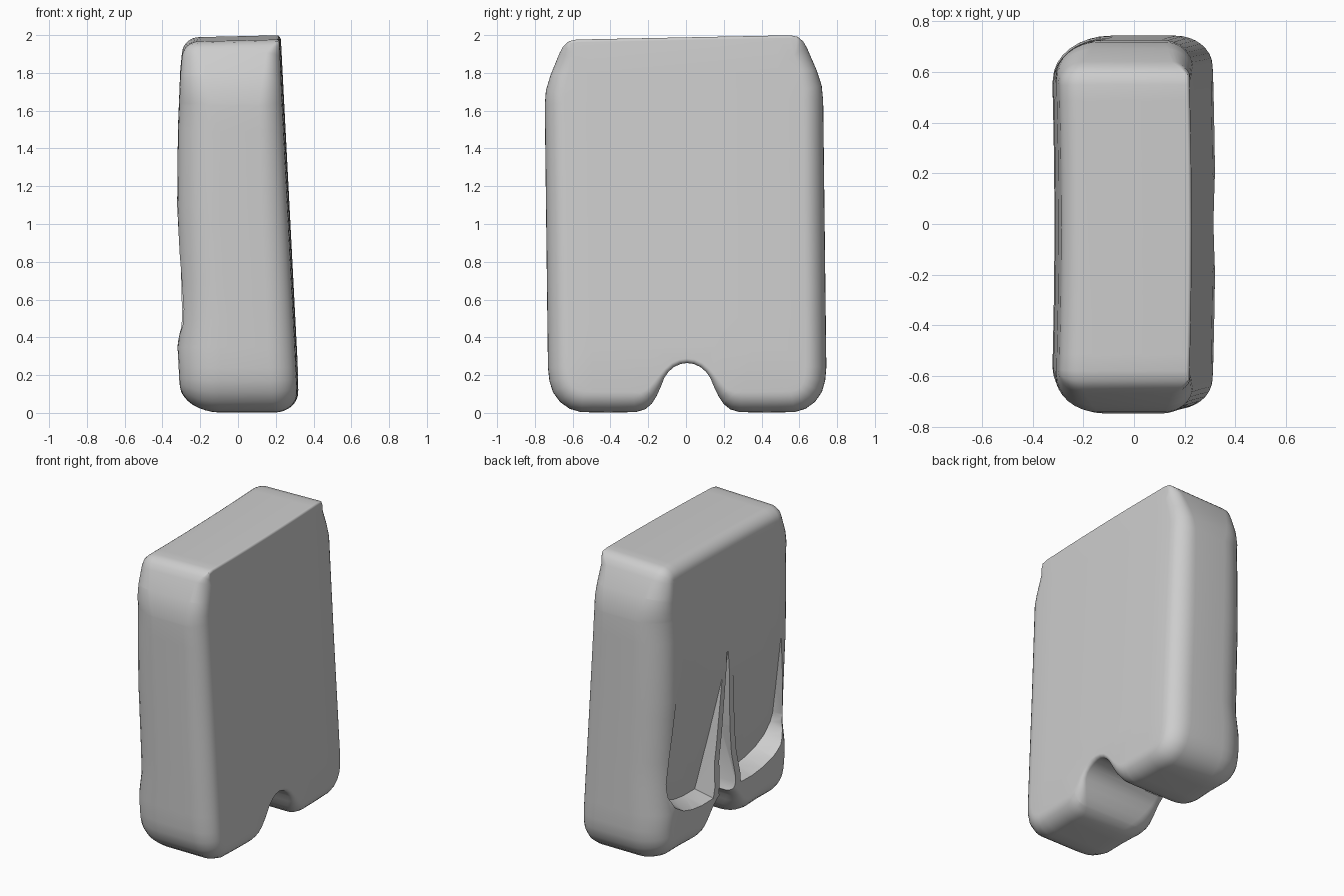
import bpy, bmesh, math
from mathutils import Vector

if "Cube" in bpy.data.objects:
    bpy.data.objects.remove(bpy.data.objects["Cube"])

grey = bpy.data.materials.new("plain grey")
grey.diffuse_color = (0.61, 0.61, 0.61, 1)
grey.use_nodes = True
grey.node_tree.nodes["Principled BSDF"].inputs["Base Color"].default_value = grey.diffuse_color


def finish(bm, name):
    bmesh.ops.recalc_face_normals(bm, faces=bm.faces)
    me = bpy.data.meshes.new(name)
    bm.to_mesh(me)
    bm.free()
    me.materials.append(grey)
    ob = bpy.data.objects.new(name, me)
    bpy.context.collection.objects.link(ob)
    return ob


def loft(bm, rings):
    """Bridge closed rings of points and cap both ends."""
    rows = [[bm.verts.new(p) for p in r] for r in rings]
    n = len(rows[0])
    for a, b in zip(rows, rows[1:]):
        for i in range(n):
            j = (i + 1) % n
            bm.faces.new((a[i], a[j], b[j], b[i]))
    bm.faces.new(rows[0])
    bm.faces.new(rows[-1])


def piecewise(z, keys):
    for (z0, x0), (z1, x1) in zip(keys, keys[1:]):
        if z <= z1:
            return x0 + (x1 - x0) * max(0, (z - z0) / (z1 - z0))
    return keys[-1][1]


# Half outline of the body in y, z: arch, rounded foot, side, shoulder, top
half = [(0, .264), (.035, .259), (.07, .243), (.1, .217), (.122, .185), (.14, .14),
        (.163, .09), (.19, .048), (.225, .019), (.275, .004), (.42, .002), (.565, .004),
        (.625, .022), (.675, .058), (.712, .11), (.73, .17), (.737, .24), (.737, .5),
        (.737, 1.0), (.737, 1.64), (.73, 1.72), (.705, 1.80), (.655, 1.92), (.635, 1.955),
        (.605, 1.98), (.565, 1.988), (.3, 1.988)]
outline = half + [(-y, z) for y, z in reversed(half[1:])]
N = len(outline)


def rounding(y, z):
    """Inset and depth of the rounded rim, left then right side."""
    if abs(y) < .3 and z < 1:    # arch and inner foot
        return (piecewise(z, [(0, .14), (.1, .08), (.2, .04)]),
                piecewise(z, [(0, .2), (.1, .12), (.2, .06)]),
                piecewise(z, [(0, .11), (.1, .06), (.2, .025)]),
                piecewise(z, [(0, .12), (.1, .06), (.2, .025)]))
    return (piecewise(z, [(0, .16), (.25, .165), (.5, .18), (1.6, .18), (2, .07)]),
            piecewise(z, [(0, .2), (.3, .22), (1.6, .23), (2, .09)]),
            piecewise(z, [(0, .11), (1.6, .11), (1.93, .08), (1.98, .015)]),
            piecewise(z, [(0, .12), (.3, .14), (1.6, .14), (1.93, .08), (1.98, .015)]))


def body_ring(angle, left):
    pts = []
    for i, (y, z) in enumerate(outline):
        a, b = Vector(outline[i - 1]), Vector(outline[(i + 1) % N])
        c = Vector((y, z))
        d = ((c - a).normalized() + (b - c).normalized()).normalized()
        il, dl, ir, dr = rounding(y, z)
        inset, depth = (il, dl) if left else (ir, dr)
        inset *= 1 - math.sin(angle)
        depth *= 1 - math.cos(angle)
        c += Vector((-d.y, d.x)) * inset
        pts.append((-.3 + depth if left else .3 - depth, c.x, c.y))
    return pts


steps = [math.pi / 2 * k / 8 for k in range(9)]
bm = bmesh.new()
loft(bm, [body_ring(a, True) for a in steps] + [body_ring(a, False) for a in reversed(steps)])
for axis, cuts in (((0, 0, 1), (.35, .5, .7, .9, 1.1, 1.3, 1.5, 1.65, 1.8)),
                   ((0, 1, 0), (-.5, -.35, -.2, 0, .2, .35, .5))):
    for c in cuts:
        bmesh.ops.bisect_plane(bm, geom=bm.verts[:] + bm.edges[:] + bm.faces[:],
                               plane_co=Vector(axis) * c, plane_no=axis)
# Lean and bow the right face, bow the left face, skew the sides slightly
for v in bm.verts:
    y, z = v.co.y, v.co.z
    xl = piecewise(z, [(0, -.305), (.2, -.312), (.35, -.32), (.5, -.303), (.7, -.308),
                       (1.1, -.322), (1.5, -.318), (1.8, -.306), (2, -.287)])
    xl += .008 * max(0, 1 - (y / .55) ** 2)
    xr = piecewise(z, [(0, .322), (.2, .319), (2, .226)]) - .012 * (y / .7) ** 2
    t = (v.co.x + .3) / .6
    v.co.x = xl + (xr - xl) * t
    v.co.y = y + .009 - .012 * z
    v.co.z += .012 * y * z / 1.2 - (.012 * (1 - t) if z > 1.9 else 0)
bmesh.ops.triangulate(bm, faces=[f for f in bm.faces if len(f.verts) > 4])
body = finish(bm, "body")


def cutter(name, rim, floor, shrink):
    """Sloping pocket cut into the left face."""
    cy = sum(p[0] for p in rim) / len(rim)
    inner = [(cy + (y - cy) * shrink, z + (.04 if z < .5 and shrink < 1 else 0)) for y, z in rim]
    bm = bmesh.new()
    loft(bm, [[(-.6, y, z) for y, z in rim], [(-.33, y, z) for y, z in rim],
              [(floor(z), y, z) for y, z in inner]])
    bmesh.ops.triangulate(bm, faces=bm.faces)
    ob = finish(bm, name)
    ob.hide_render = True
    ob.hide_viewport = True
    return ob


# Two recesses with a curved ledge, and the slit between them
recess = [(.145, .275), (.27, .275), (.38, .29), (.48, .32), (.57, .375), (.62, .45),
          (.63, .55), (.61, .75), (.57, 1.12), (.03, 1.12), (.085, .7)]
cutters = []
for side, label in ((1, "back"), (-1, "front")):
    cutters.append(cutter(label + "_recess_cutter", [(y * side, z) for y, z in recess],
                          lambda z: -.175 - (z - .3) * .18, .94))
slit = [(-.06, .225), (.06, .225), (.09, .3), (.042, .7), (.008, 1.22),
        (-.008, 1.22), (-.042, .7), (-.09, .3)]
cutters.append(cutter("slit_cutter", slit, lambda z: -.14 - (z - .2) * .165, 1))

bpy.context.view_layer.objects.active = body
body.select_set(True)
for c in cutters:
    m = body.modifiers.new(c.name, 'BOOLEAN')
    m.operation = 'DIFFERENCE'
    m.solver = 'EXACT'
    m.object = c
    bpy.ops.object.modifier_apply(modifier=m.name)
for c in cutters:
    bpy.data.objects.remove(c)
bpy.ops.object.shade_smooth_by_angle(angle=math.radians(35))
